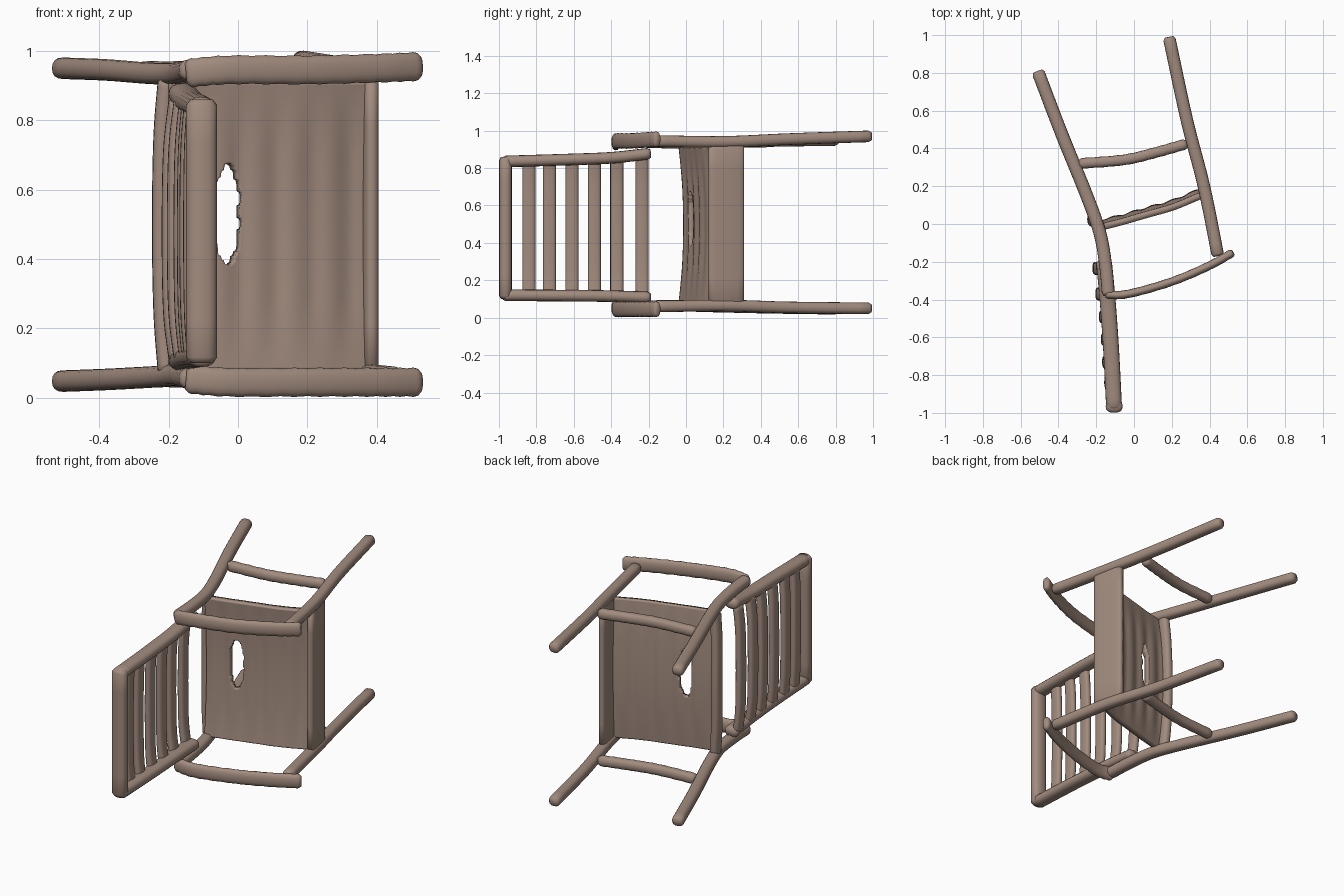
import bpy, bmesh, math
from mathutils import Vector

if "Cube" in bpy.data.objects:
    bpy.data.objects.remove(bpy.data.objects["Cube"])

wood = bpy.data.materials.new("worn_wood")
wood.diffuse_color = (0.36, 0.26, 0.21, 1)
wood.use_nodes = True
wood.node_tree.nodes["Principled BSDF"].inputs["Base Color"].default_value = wood.diffuse_color


def finish(bm, name):
    bmesh.ops.recalc_face_normals(bm, faces=bm.faces)
    me = bpy.data.meshes.new(name)
    bm.to_mesh(me)
    bm.free()
    me.materials.append(wood)
    for p in me.polygons:
        p.use_smooth = True
    ob = bpy.data.objects.new(name, me)
    bpy.context.collection.objects.link(ob)
    return ob


def spline(pts, n=6):
    """Catmull-Rom interpolation of a few control points."""
    p = [Vector(q) for q in pts]
    p = [2 * p[0] - p[1]] + p + [2 * p[-1] - p[-2]]
    out = []
    for i in range(1, len(p) - 2):
        a, b, c, d = p[i - 1:i + 3]
        for k in range(n):
            t = k / n
            out.append(0.5 * (2 * b + (c - a) * t + (2 * a - 5 * b + 4 * c - d) * t * t
                              + (3 * b - a - 3 * c + d) * t ** 3))
    return out + [p[-2]]


def bar(name, pts, a, b, ref, power=0.8, ripple=0.0, sides=16):
    """Rounded bar along a path: half size b along ref, a across it."""
    path = spline(pts)
    t0 = (path[1] - path[0]).normalized()
    t1 = (path[-1] - path[-2]).normalized()
    r = min(a, b) * 0.5
    # rounded end rings
    path = [path[0], path[0] + t0 * r] + path[1:-1] + [path[-1] - t1 * r, path[-1]]
    bm = bmesh.new()
    rings = []
    last = len(path) - 1
    for i, p in enumerate(path):
        t = (path[min(i + 1, last)] - path[max(i - 1, 0)]).normalized()
        u = (Vector(ref) - t * t.dot(Vector(ref))).normalized()
        v = t.cross(u)
        s = 0.72 if i in (0, last) else 1 + ripple * (-1) ** i
        ring = []
        for k in range(sides):
            w = 2 * math.pi * k / sides
            c, q = math.cos(w), math.sin(w)
            ring.append(bm.verts.new(p + v * (math.copysign(abs(c) ** power, c) * a * s)
                                     + u * (math.copysign(abs(q) ** power, q) * b * s)))
        rings.append(ring)
    for r0, r1 in zip(rings, rings[1:]):
        for k in range(sides):
            j = (k + 1) % sides
            bm.faces.new((r0[k], r0[j], r1[j], r1[k]))
    bm.faces.new(rings[0])
    bm.faces.new(rings[-1])
    return finish(bm, name)


# Frame bars in pairs; each point is x, y, z of lower side, z of upper side
Z, Y = (0, 0, 1), (0, 1, 0)
pairs = {
    "back_leg": ([(-0.51, 0.81, .048, .95), (-0.38, 0.47, .053, .945), (-0.25, 0.15, .06, .935),
                  (-0.18, -0.05, .065, .935), (-0.15, -0.22, .06, .94),
                  (-0.135, -0.38, .055, .945)], .034, .031, 0),
    "backrest_stile": ([(-0.16, -0.19, .108, .878), (-0.14, -0.4, .115, .855),
                        (-0.122, -0.65, .118, .845), (-0.105, -0.98, .12, .835)], .042, .031, 0),
    "front_leg": ([(0.185, 0.99, .05, .97), (0.28, 0.55, .055, .955), (0.37, 0.2, .065, .94),
                   (0.445, -0.17, .06, .945)], .033, .031, 0),
    "armrest": ([(-0.15, -0.375, .055, .935), (-0.03, -0.37, .045, .945), (0.2, -0.305, .045, .945),
                 (0.4, -0.22, .045, .95), (0.525, -0.15, .045, .955)], .022, .041, .03),
    "side_stretcher": ([(-0.29, 0.32, .06, .94), (-0.05, 0.34, .06, .94), (0.12, 0.38, .06, .94),
                        (0.28, 0.425, .06, .94)], .028, .03, .03),
}
for name, (pts, a, b, rip) in pairs.items():
    for side, zi in (("lower", 2), ("upper", 3)):
        bar(f"{name}_{side}", [(p[0], p[1], p[zi]) for p in pts], a, b, Z, 0.85, rip)

# Backrest: straight top rail, then slats bowed slightly backwards
bar("top_rail", [(-0.105, -0.965, 0.10), (-0.105, -0.965, 0.86)], .045, .034, Y)
slats = [(-.84, -.127, .011), (-.73, -.135, .014), (-.61, -.142, .014),
         (-.49, -.15, .016), (-.37, -.165, .02), (-.235, -.18, .02)]
for i, (y, x, bow) in enumerate(slats):
    bar(f"back_slat_{i}", [(x, y, .11), (x - bow * .8, y, .25), (x - bow, y, .48),
                           (x - bow * .8, y, .71), (x, y, .86)], .02, .035, Y, 0.7)

# Dished seat with shallow slat grooves and a ragged worn hole
profile = spline([(-0.2, -0.015, 0), (-0.08, 0.015, 0), (0.06, 0.055, 0), (0.2, 0.095, 0),
                  (0.3, 0.135, 0), (0.37, 0.165, 0)], 18)
NZ = 120


def in_hole(x, z):
    ragged = 1 + 0.12 * math.sin(z * 45) + 0.08 * math.sin(z * 90 + x * 60)
    return ((x + 0.032) / 0.034) ** 2 + ((z - 0.53) / 0.15) ** 2 < ragged


bm = bmesh.new()
grid = []
for p in profile:
    row = []
    for j in range(NZ + 1):
        t = j / NZ
        z = 0.08 + 0.83 * t
        mid = min(1, 4 * t, 4 * (1 - t))
        sag = 0.022 * (1 - (2 * t - 1) ** 2)
        groove = 0.004 * mid * math.cos(2 * math.pi * p.x / 0.105)
        row.append(bm.verts.new((p.x, p.y - 0.008 + sag + groove, z)))
    grid.append(row)
for i in range(len(grid) - 1):
    for j in range(NZ):
        c = (grid[i][j].co + grid[i + 1][j + 1].co) / 2
        if not in_hole(c.x, c.z):
            bm.faces.new((grid[i][j], grid[i + 1][j], grid[i + 1][j + 1], grid[i][j + 1]))
bmesh.ops.delete(bm, geom=[v for v in bm.verts if not v.link_faces], context='VERTS')
# soften the torn rim
rim = [v for v in bm.verts if v.is_boundary and -0.15 < v.co.x < 0.1 and 0.2 < v.co.z < 0.8]
for _ in range(3):
    bmesh.ops.smooth_vert(bm, verts=rim, factor=0.5, use_axis_x=True, use_axis_y=True, use_axis_z=True)
seat = finish(bm, "seat")
mod = seat.modifiers.new("thickness", 'SOLIDIFY')
mod.thickness = 0.035
mod.offset = 0

# Front apron below the seat edge, and rear seat rail
bar("front_apron", [(0.368, 0.215, 0.07), (0.368, 0.215, 0.93)], .022, .098, (-0.22, 0.97, 0), 0.5)
bar("rear_seat_rail", [(-0.205, 0.015, 0.07), (-0.218, 0.02, 0.25), (-0.222, 0.025, 0.5),
                       (-0.218, 0.02, 0.75), (-0.205, 0.015, 0.92)], .026, .035, Y)
